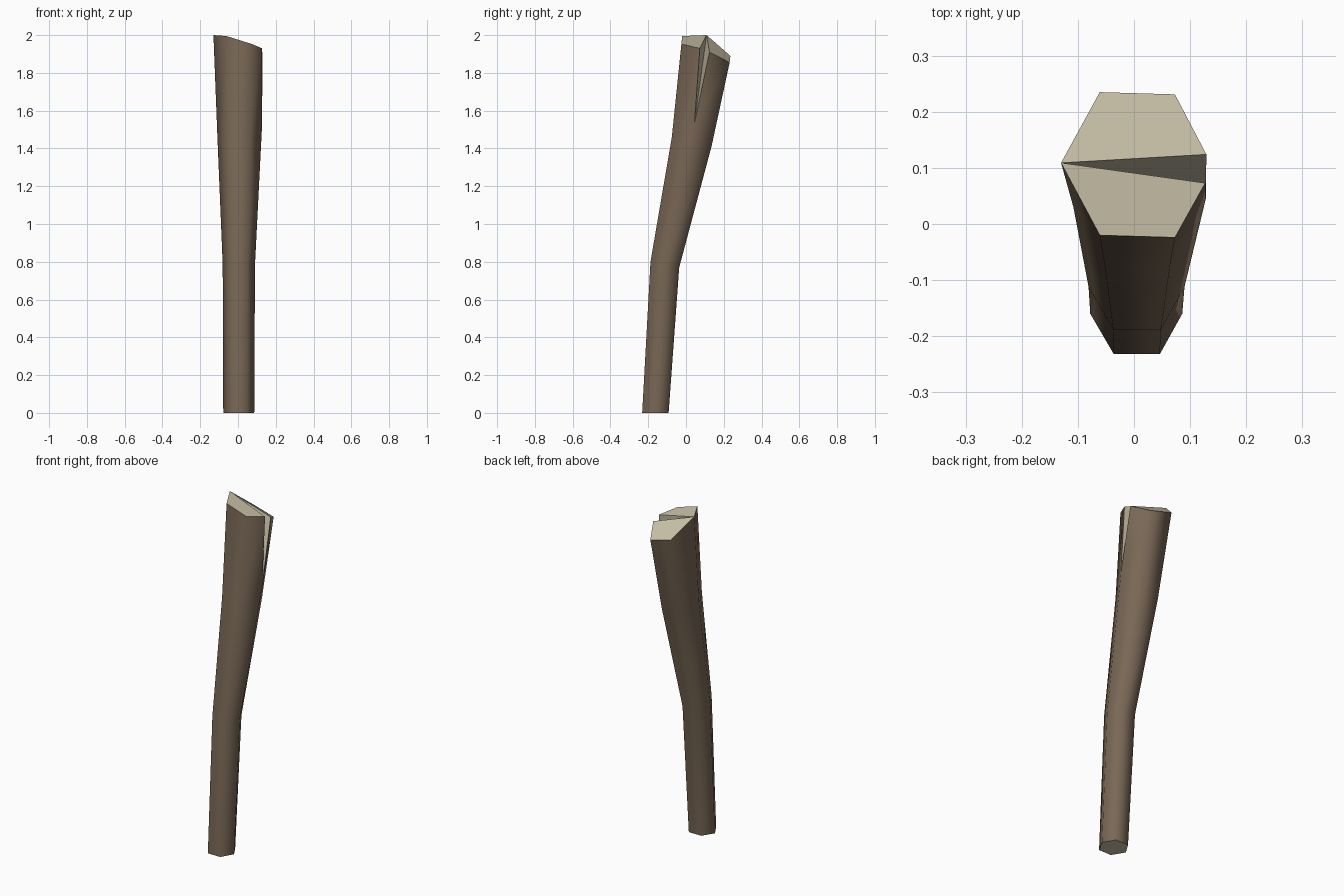
import bpy, bmesh

if "Cube" in bpy.data.objects:
    bpy.data.objects.remove(bpy.data.objects["Cube"])


def material(name, rgb):
    m = bpy.data.materials.new(name)
    m.diffuse_color = (*rgb, 1)
    m.use_nodes = True
    m.node_tree.nodes["Principled BSDF"].inputs["Base Color"].default_value = m.diffuse_color
    return m


bark = material("brown_bark", (0.19, 0.138, 0.092))
wood = material("cream_cut_wood", (0.60, 0.545, 0.40))

bm = bmesh.new()


def hexagon(left, right, x0, x1, front, back):
    """Six corners: left, front-left, front-right, right, back-right, back-left.
    left/right are points; front/back are (y, z)."""
    pts = [left, (x0, *front), (x1, *front), right, (x1, *back), (x0, *back)]
    return [bm.verts.new(p) for p in pts]


# leaning trunk: three rings from the foot to the bottom of the split
rings = [
    hexagon((-0.078, -0.16, 0), (0.086, -0.16, 0), -0.036, 0.046, (-0.232, 0), (-0.092, 0)),
    hexagon((-0.081, -0.112, 0.785), (0.09, -0.112, 0.785), -0.037, 0.048,
            (-0.188, 0.80), (-0.036, 0.77)),
    hexagon((-0.108, 0.03, 1.435), (0.128, 0.045, 1.535), -0.052, 0.064,
            (-0.075, 1.46), (0.135, 1.41)),
]
for a, b in zip(rings, rings[1:]):
    for i in range(6):
        j = (i + 1) % 6
        bm.faces.new((a[i], a[j], b[j], b[i]))

# forked top: slanted break with the right corner split in two
L, FL, FR, RF, RB, BR, BL = [bm.verts.new(p) for p in (
    (-0.13, 0.109, 2.0), (-0.061, -0.02, 1.995), (0.073, -0.024, 1.953),
    (0.127, 0.073, 1.93), (0.129, 0.124, 1.91), (0.073, 0.231, 1.855), (-0.061, 0.235, 1.89))]
r = rings[-1]
sides = [(0, 1, L, FL), (1, 2, FL, FR), (2, 3, FR, RF),
         (3, 4, RB, BR), (4, 5, BR, BL), (5, 0, BL, L)]
for i, j, a, b in sides:
    bm.faces.new((r[i], r[j], b, a))
for f in bm.faces:
    f.smooth = True

# bare wood: broken ends, split walls and foot
for loop in ((L, FL, FR, RF), (L, RB, BR, BL), (L, RF, r[3]), (L, r[3], RB),
             tuple(reversed(rings[0]))):
    bm.faces.new(loop).material_index = 1

bmesh.ops.recalc_face_normals(bm, faces=bm.faces)
for e in bm.edges:
    e.smooth = all(f.material_index == 0 for f in e.link_faces)

mesh = bpy.data.meshes.new("split_trunk")
bm.to_mesh(mesh)
bm.free()
mesh.materials.append(bark)
mesh.materials.append(wood)
bpy.context.collection.objects.link(bpy.data.objects.new("split_trunk", mesh))
